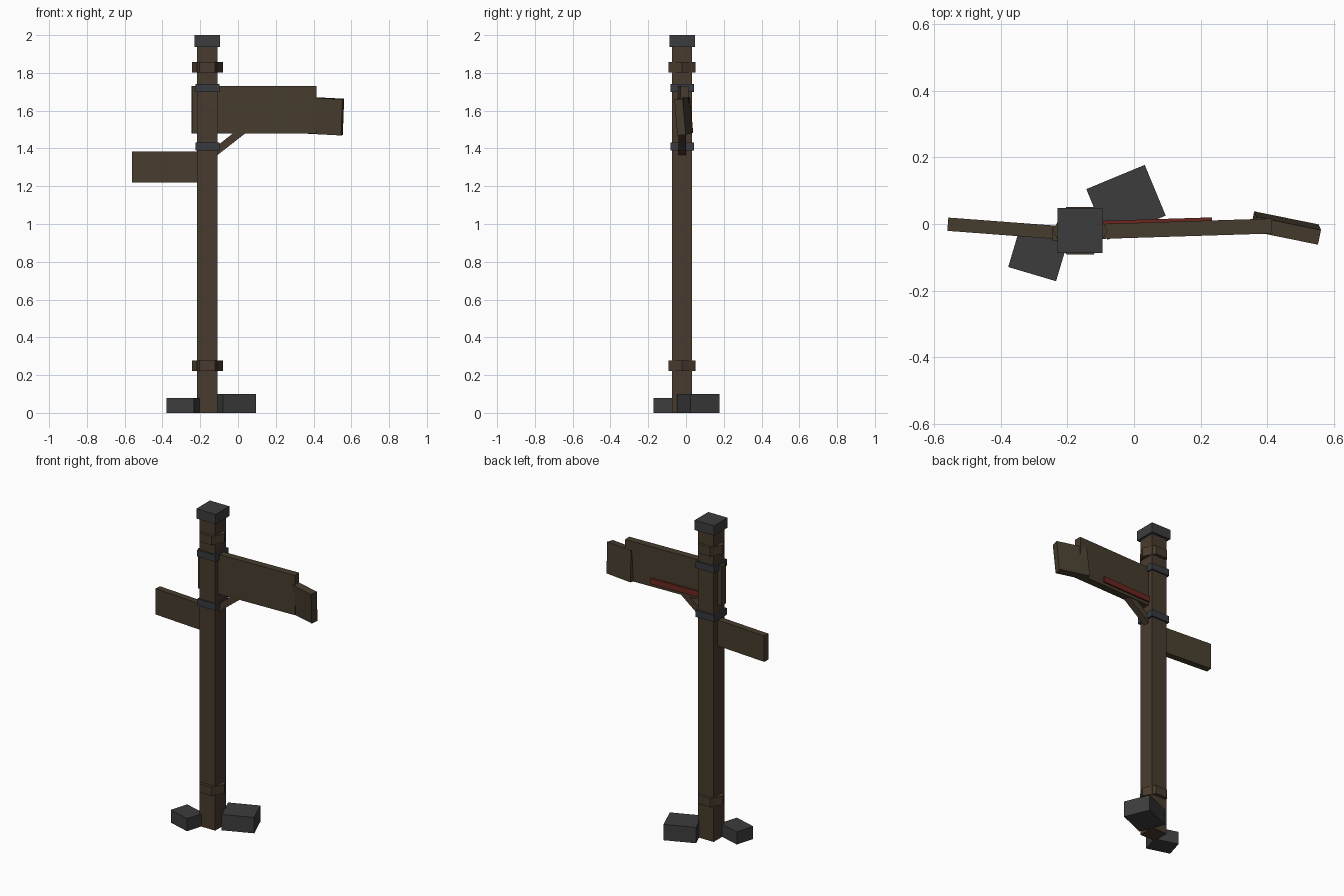
import bpy, math
from mathutils import Euler

if "Cube" in bpy.data.objects:
    bpy.data.objects.remove(bpy.data.objects["Cube"])


def material(name, rgb):
    m = bpy.data.materials.new(name)
    m.diffuse_color = (*rgb, 1)
    m.use_nodes = True
    m.node_tree.nodes["Principled BSDF"].inputs["Base Color"].default_value = m.diffuse_color
    return m


POST_WOOD = material("post_wood", (0.066, 0.044, 0.027))
BOARD_WOOD = material("board_wood", (0.062, 0.046, 0.027))
STONE = material("dark_stone", (0.046, 0.046, 0.046))
IRON = material("blue_grey_iron", (0.040, 0.043, 0.050))
RED = material("faded_red_paint", (0.15, 0.020, 0.014))


def finish(name, mat):
    ob = bpy.context.object
    ob.name = ob.data.name = name
    ob.data.materials.append(mat)
    return ob


def box(name, centre, size, mat, rot=(0, 0, 0)):
    """Box with its size applied; rot is in degrees."""
    bpy.ops.mesh.primitive_cube_add(size=1, location=centre)
    ob = finish(name, mat)
    for v in ob.data.vertices:
        v.co = [c * s for c, s in zip(v.co, size)]
    ob.rotation_euler = Euler([math.radians(a) for a in rot])
    return ob


PX, PY = -0.162, -0.02   # post axis

# Post and cap
box("post", (PX, PY, 0.98), (0.108, 0.106, 1.96), POST_WOOD)
box("post_cap", (PX, PY + 0.001, 1.969), (0.135, 0.135, 0.062), STONE)

# Hexagonal wooden collars
for name, z in (("lower_collar", 0.25), ("upper_collar", 1.829)):
    bpy.ops.mesh.primitive_cylinder_add(vertices=6, radius=0.0825, depth=0.055,
                                        location=(PX, PY, z),
                                        rotation=(0, 0, math.radians(30)))
    finish(name, POST_WOOD)

# Iron bands
for name, z in (("lower_band", 1.411), ("upper_band", 1.719)):
    box(name, (PX, PY, z), (0.128, 0.126, 0.042), IRON)

# Large sign board, its broken end and the red stripe on the back
box("main_board", (0.085, -0.0165, 1.605), (0.66, 0.045, 0.25), BOARD_WOOD, (0, 0, 1.8))
box("broken_board_end", (0.457, -0.012, 1.571), (0.198, 0.045, 0.192), BOARD_WOOD,
    (4.5, 3, -11.5))
box("red_stripe", (0.06, 0.0095, 1.517), (0.35, 0.0098, 0.036), RED, (0, 0, 1.8))

# Small sign board
box("small_board", (-0.355, -0.016, 1.302), (0.41, 0.04, 0.163), BOARD_WOOD, (0, 0, -4.3))

# Diagonal brace under the large board
box("brace", (-0.045, PY, 1.440), (0.23, 0.040, 0.04), POST_WOOD, (0, -38, 0))

# Foot stones
box("large_stone", (-0.024, 0.065, 0.05), (0.19, 0.165, 0.1), STONE, (0, 0, 22.5))
box("small_stone", (-0.289, -0.093, 0.04), (0.15, 0.12, 0.08), STONE, (0, 0, -16.5))
